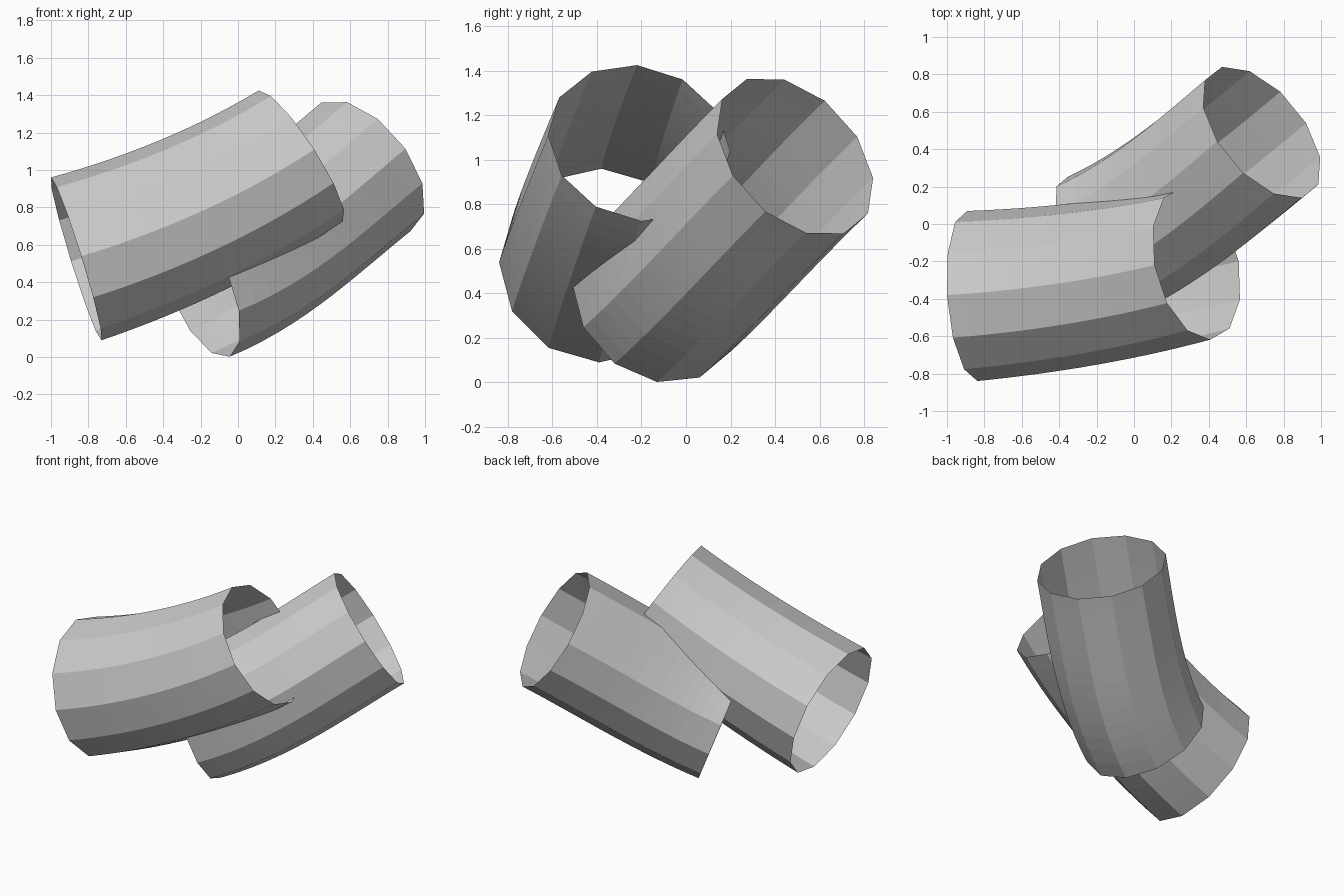
import bpy, bmesh, math
from mathutils import Vector

if "Cube" in bpy.data.objects:
    bpy.data.objects.remove(bpy.data.objects["Cube"])

SIDES, STEPS = 12, 14

grey = bpy.data.materials.new("light_grey")
grey.diffuse_color = (0.6, 0.6, 0.6, 1)
grey.use_nodes = True
grey.node_tree.nodes["Principled BSDF"].inputs["Base Color"].default_value = grey.diffuse_color


def bent_tube(name, start, end):
    """Open tube swept along a gentle bend.
    Each end is (centre, first radius vector, second radius vector)."""
    (p0, a0, b0), (p3, a1, b1) = [[Vector(v) for v in e] for e in (start, end)]
    t0, t3 = a0.cross(b0).normalized(), a1.cross(b1).normalized()
    handle = (p3 - p0).length / 3
    p1, p2 = p0 + t0 * handle, p3 - t3 * handle
    bm = bmesh.new()
    rings = []
    for i in range(STEPS + 1):
        t = i / STEPS
        s = 1 - t
        centre = s**3 * p0 + 3 * s * s * t * p1 + 3 * s * t * t * p2 + t**3 * p3
        tangent = (s * s * (p1 - p0) + 2 * s * t * (p2 - p1) + t * t * (p3 - p2)).normalized()
        radius = s * a0.length + t * a1.length
        # Cross-section frame, kept square to the path
        u = a0.lerp(a1, t)
        u = (u - tangent * u.dot(tangent)).normalized()
        v = tangent.cross(u)
        rings.append([bm.verts.new(centre + radius * (
            math.cos(k * math.tau / SIDES) * u + math.sin(k * math.tau / SIDES) * v))
            for k in range(SIDES)])
    for r, q in zip(rings, rings[1:]):
        for k in range(SIDES):
            n = (k + 1) % SIDES
            bm.faces.new((r[k], r[n], q[n], q[k]))
    mesh = bpy.data.meshes.new(name)
    bm.to_mesh(mesh)
    bm.free()
    mesh.materials.append(grey)
    obj = bpy.data.objects.new(name, mesh)
    bpy.context.collection.objects.link(obj)
    return obj


# Front tube, slightly wider at its left end
bent_tube("front_tube",
          ((-0.865, -0.385, 0.525), (-0.135, 0.005, 0.435), (0.03, -0.455, 0.005)),
          ((0.335, -0.21, 1.075), (-0.225, -0.01, 0.35), (0.08, -0.41, 0.025)))

# Rear tube, crossing under the front one
bent_tube("rear_tube",
          ((-0.205, -0.13, 0.385), (-0.16, 0.0, 0.383), (0.16, -0.38, 0.035)),
          ((0.683, 0.49, 1.016), (-0.238, -0.048, 0.344), (0.208, -0.348, 0.101)))
